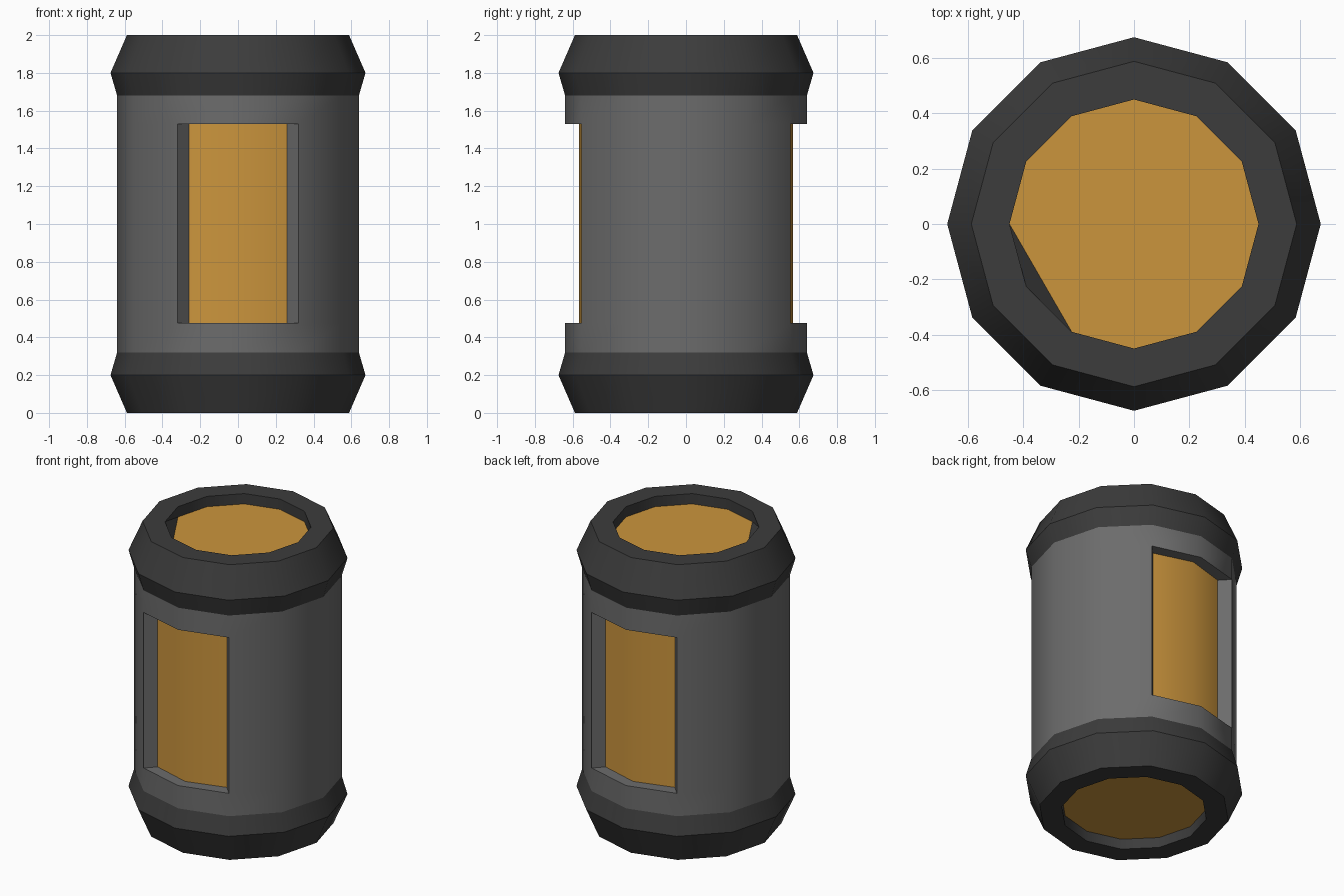
import bpy, bmesh, math

if "Cube" in bpy.data.objects:
    bpy.data.objects.remove(bpy.data.objects["Cube"])

N = 12
R_BODY = 0.64
WIN_Z = (0.475, 1.53)
HOLE_R, RECESS = 0.45, 0.07


def material(name, rgb):
    m = bpy.data.materials.new(name)
    m.diffuse_color = (*rgb, 1)
    m.use_nodes = True
    m.node_tree.nodes["Principled BSDF"].inputs["Base Color"].default_value = m.diffuse_color
    return m


GREY = material("body grey", (0.15, 0.15, 0.15))
DARK = material("cap charcoal", (0.045, 0.045, 0.045))
GOLD = material("amber glow", (0.60, 0.30, 0.046))


def ring(bm, r, z):
    return [bm.verts.new((r * math.cos(i * math.tau / N), r * math.sin(i * math.tau / N), z))
            for i in range(N)]


def finish(bm, name, mat):
    bmesh.ops.remove_doubles(bm, verts=bm.verts, dist=1e-5)
    me = bpy.data.meshes.new(name)
    bm.to_mesh(me)
    bm.free()
    me.materials.append(mat)
    ob = bpy.data.objects.new(name, me)
    bpy.context.collection.objects.link(ob)
    bpy.ops.object.select_all(action='DESELECT')
    ob.select_set(True)
    bpy.context.view_layer.objects.active = ob
    bpy.ops.object.shade_smooth_by_angle(angle=math.radians(35))
    return ob


# Body shell with a two-facet window opening at front and back
body = bmesh.new()
rows = [ring(body, R_BODY, z) for z in (0.32, *WIN_Z, 1.68)]
window_columns = (2, 3, 8, 9)
for k in range(3):
    for i in range(N):
        if k == 1 and i in window_columns:
            continue
        j = (i + 1) % N
        body.faces.new((rows[k][i], rows[k][j], rows[k + 1][j], rows[k + 1][i]))

# Window reveals and recessed amber panels
panels = bmesh.new()
inner_profile = ((0.26, 0.49), (0, 0.566), (-0.26, 0.49))
for s, first in ((1, 2), (-1, 8)):
    pts = [(s * x, s * y) for x, y in inner_profile]
    lo, hi = ([body.verts.new((*p, z)) for p in pts] for z in WIN_Z)
    olo, ohi = rows[1][first:first + 3], rows[2][first:first + 3]
    for a in range(2):
        body.faces.new((olo[a], lo[a], lo[a + 1], olo[a + 1])[::-1])
        body.faces.new((ohi[a], hi[a], hi[a + 1], ohi[a + 1]))
    body.faces.new((olo[0], lo[0], hi[0], ohi[0]))
    body.faces.new((olo[2], ohi[2], hi[2], lo[2]))
    plo, phi = ([panels.verts.new((*p, z)) for p in pts] for z in WIN_Z)
    for a in range(2):
        panels.faces.new((plo[a], plo[a + 1], phi[a + 1], phi[a]))
bmesh.ops.recalc_face_normals(body, faces=[f for f in body.faces if abs(f.normal.z) > 2])
finish(body, "body_shell", GREY)
finish(panels, "window_panels", GOLD)


# End caps: bevelled collar, flat rim, recessed well and amber disc
def end_cap(label, top):
    def height(z):
        return 2 - z if top else z

    cap = bmesh.new()
    profile = ((R_BODY, 0.32), (0.675, 0.2), (0.588, 0), (HOLE_R, 0), (HOLE_R, RECESS))
    rings = [ring(cap, r, height(z)) for r, z in profile]
    if top:
        # one well corner is cut off by a sloping facet
        a, b, c = rings[4][6:9]
        b.co = (a.co + c.co) / 2
    for p, q in zip(rings, rings[1:]):
        for i in range(N):
            j = (i + 1) % N
            if top and q is rings[4] and i in (6, 7):
                if i == 6:
                    cap.faces.new((p[6], p[7], q[6]))
                    cap.faces.new((q[6], p[7], q[8]))
                else:
                    cap.faces.new((p[7], p[8], q[8]))
                continue
            face = (p[i], p[j], q[j], q[i])
            cap.faces.new(face if top else face[::-1])
    if top:
        cap.verts.remove(rings[4][7])
    finish(cap, label + "_cap", DARK)

    disc = bmesh.new()
    vs = ring(disc, HOLE_R, height(RECESS))
    if top:
        disc.verts.remove(vs.pop(7))
    disc.faces.new(vs if top else vs[::-1])
    finish(disc, label + "_disc", GOLD)


end_cap("bottom", False)
end_cap("top", True)
